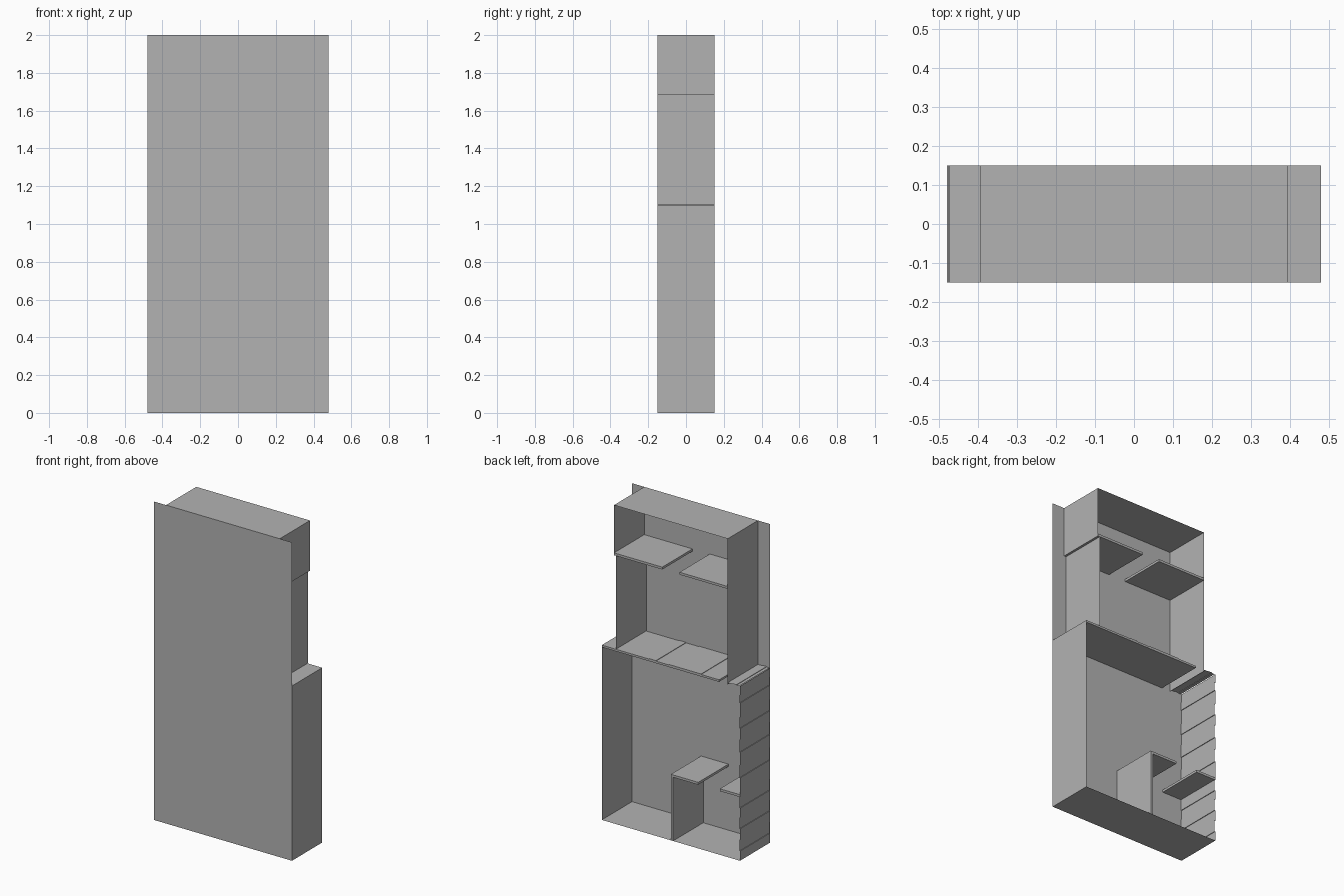
import bpy
import bmesh

cube = bpy.data.objects.get("Cube")
if cube:
    bpy.data.objects.remove(cube, do_unlink=True)

GREY = (0.45, 0.45, 0.45, 1.0)
mat = bpy.data.materials.new("plain_grey")
mat.use_nodes = True
mat.diffuse_color = GREY
mat.node_tree.nodes["Principled BSDF"].inputs["Base Color"].default_value = GREY

HALF_W, HALF_D, HEIGHT = 0.48, 0.15, 2.0
UPPER_W, DECK, SLAB = 0.395, 1.1, 0.015
LOFT, BENCH = 1.70, 0.415


def finish(bm, name):
    mesh = bpy.data.meshes.new(name)
    bm.to_mesh(mesh)
    bm.free()
    mesh.materials.append(mat)
    obj = bpy.data.objects.new(name, mesh)
    bpy.context.collection.objects.link(obj)
    return obj


def sheet(name, path, closed=False):
    """Sweep an (x, z) path through the full depth; closed paths get end caps."""
    bm = bmesh.new()
    front, back = ([bm.verts.new((x, y, z)) for x, z in path] for y in (-HALF_D, HALF_D))
    n = len(path)
    for i in range(n if closed else n - 1):
        j = (i + 1) % n
        bm.faces.new((front[i], front[j], back[j], back[i]))
    if closed:
        bm.faces.new(front)
        bm.faces.new(back)
        bmesh.ops.recalc_face_normals(bm, faces=bm.faces[:])
    return finish(bm, name)


def slab(name, x0, x1, z0, z1):
    return sheet(name, [(x0, z0), (x1, z0), (x1, z1), (x0, z1)], closed=True)


def stepped(edges, base, step):
    """Alternate boards between two slightly different levels."""
    out = []
    for i, (a, b) in enumerate(zip(edges, edges[1:])):
        level = base + step * (i % 2)
        out += [(a, level), (b, level)]
    return out


# Flat front panel
bm = bmesh.new()
bm.faces.new([bm.verts.new((x, -HALF_D, z)) for x, z in
              ((-HALF_W, 0), (HALF_W, 0), (HALF_W, HEIGHT), (-HALF_W, HEIGHT))])
finish(bm, "front_panel")

# Top storey: roof with its short side walls
sheet("roof_shell", [(-UPPER_W, LOFT), (-UPPER_W, HEIGHT),
                     (UPPER_W, HEIGHT), (UPPER_W, LOFT)])
for name, x0, x1 in (("loft_shelf_left", 0.06, UPPER_W), ("loft_shelf_right", -UPPER_W, -0.06)):
    slab(name, x0, x1, LOFT - SLAB, LOFT)

# Middle storey walls
sheet("middle_wall_left", [(UPPER_W - SLAB, DECK), (UPPER_W - SLAB, LOFT - SLAB)])
sheet("middle_wall_right", [(-UPPER_W, DECK - SLAB), (-UPPER_W, LOFT - SLAB)])

# Boarded deck, leaving an opening at the right
deck_top = stepped([HALF_W, 0.153, 0.104, 0.014, -0.21, -0.335], DECK - 0.002, 0.003)
sheet("deck", deck_top + [(-0.335, DECK - SLAB), (HALF_W, DECK - SLAB)], closed=True)
sheet("right_ledge", stepped([-UPPER_W, -0.43, -0.455, -0.475], DECK - 0.004, 0.003))

# Lower storey: plain left wall, floor and boarded right wall
sheet("lower_wall_left", [(HALF_W, DECK - SLAB), (HALF_W, 0)])
sheet("floor_left", [(HALF_W, 0), (0, 0)])
sheet("floor_right", [(-SLAB, 0), (-HALF_W, 0)])
upper_boards = [BENCH, 0.52, 0.6, 0.68, 0.76, 0.83, 0.9, 0.99, 1.04, DECK - 0.004]
lower_boards = [0, 0.06, 0.13, 0.2, 0.27, 0.33, BENCH - SLAB]
for name, edges in (("boarded_wall_upper", upper_boards), ("boarded_wall_lower", lower_boards)):
    sheet(name, [(x, z) for z, x in stepped(edges, -HALF_W, 0.004)])

# Lower partition and its two shelves
slab("partition", -SLAB, 0, 0, BENCH - SLAB)
slab("bench_shelf_middle", -0.19, 0, BENCH - SLAB, BENCH)
slab("bench_shelf_right", -HALF_W, -0.34, BENCH - SLAB, BENCH)
